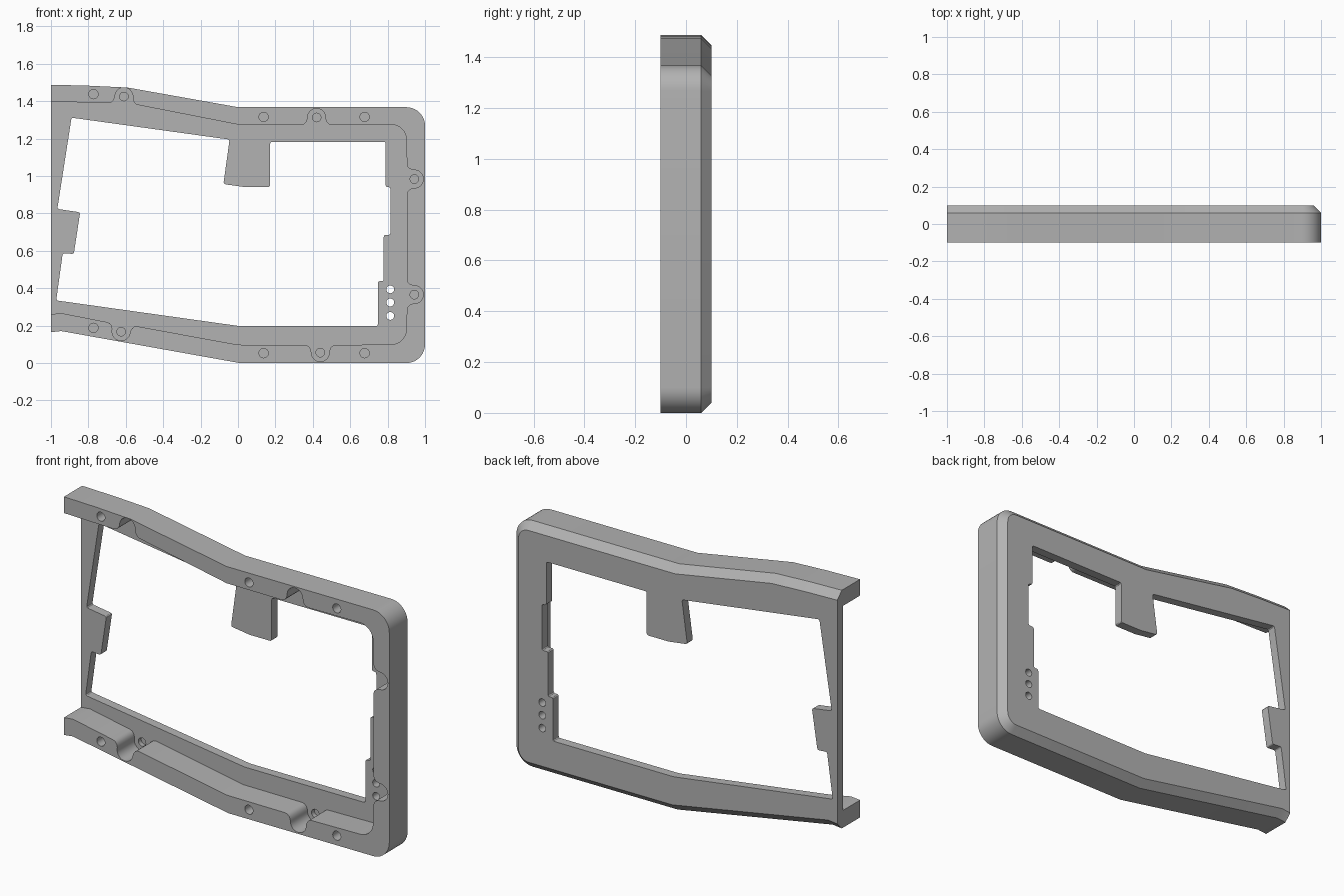
import bpy, bmesh
from math import sin, cos, pi, radians
from mathutils import Vector

if "Cube" in bpy.data.objects:
    bpy.data.objects.remove(bpy.data.objects["Cube"])

FRONT, FLOOR, BACK = -0.1, 0.05, 0.1   # rim front, pocket floor, back face
CHAMFER = 0.04

grey = bpy.data.materials.new("mid grey")
grey.use_nodes = True
colour = (0.45, 0.45, 0.45, 1)
grey.diffuse_color = colour
grey.node_tree.nodes["Principled BSDF"].inputs["Base Color"].default_value = colour


def arc(cx, cz, r, start, end, n=10):
    """Points on an arc in the x-z plane, angles in degrees."""
    angles = [radians(start + (end - start) * i / n) for i in range(n + 1)]
    return [(cx + r * cos(a), cz + r * sin(a)) for a in angles]


def loft(name, sections):
    """Closed solid through (y, outline) sections with equal point counts."""
    bm = bmesh.new()
    rings = [[bm.verts.new((x, y, z)) for x, z in pts] for y, pts in sections]
    for a, b in zip(rings, rings[1:]):
        for i in range(len(a)):
            j = (i + 1) % len(a)
            bm.faces.new((a[i], a[j], b[j], b[i]))
    bm.faces.new(rings[0])
    bm.faces.new(rings[-1])
    bmesh.ops.recalc_face_normals(bm, faces=bm.faces[:])
    mesh = bpy.data.meshes.new(name)
    bm.to_mesh(mesh)
    bm.free()
    mesh.materials.append(grey)
    obj = bpy.data.objects.new(name, mesh)
    bpy.context.collection.objects.link(obj)
    return obj


def prism(name, pts, y0, y1):
    return loft(name, [(y0, pts), (y1, pts)])


def inset(path, d):
    """Offset a clockwise open path inwards; its ends stay on the cut side."""
    out = []
    for i, p in enumerate(path):
        p = Vector(p)
        if i in (0, len(path) - 1):
            out.append((p.x, p.y - d if i == 0 else p.y + d))
            continue
        a = (p - Vector(path[i - 1])).normalized()
        b = (Vector(path[i + 1]) - p).normalized()
        na, nb = Vector((a.y, -a.x)), Vector((b.y, -b.x))
        m = (na + nb).normalized()
        q = p + m * (d / m.dot(na))
        out.append((q.x, q.y))
    return out


def notch(centre, outward):
    """Round-ended notch with flared mouth, clockwise, opening inwards."""
    half = [(-0.08, -0.04), (-0.066, -0.036), (-0.055, -0.025), (-0.049, -0.01)]
    local = half + arc(0, 0, 0.048, 180, 0, 14) + [(-t, u) for t, u in reversed(half)]
    a = radians(outward - 90)
    return [(centre[0] + t * cos(a) - u * sin(a),
             centre[1] + t * sin(a) + u * cos(a)) for t, u in local]


def soften(pts, r=0.012):
    """Small rounding of every corner of a closed outline."""
    out = []
    for i, p in enumerate(pts):
        p = Vector(p)
        a = p + (Vector(pts[i - 1]) - p).normalized() * r
        b = p + (Vector(pts[(i + 1) % len(pts)]) - p).normalized() * r
        for t in (0, 0.33, 0.67, 1):
            q = a * (1 - t) ** 2 + p * 2 * t * (1 - t) + b * t * t
            out.append((q.x, q.y))
    return out


# Outer body: kinked outline, rounded right corners, chamfered back edge
outline = ([(-1, 1.488), (-0.8, 1.483), (-0.59, 1.473), (0, 1.368)]
           + arc(0.9, 1.268, 0.1, 90, 0) + arc(0.9, 0.1, 0.1, 0, -90)
           + [(0.01, 0), (-0.945, 0.171), (-1, 0.165)])
frame = loft("bezel_frame", [(FRONT, outline), (BACK - CHAMFER, outline),
                             (BACK, inset(outline, CHAMFER))])

# Front pocket, open on the left, with a notch around each screw
notches = [((-0.61, 1.425), 86), ((0.42, 1.313), 90), ((0.943, 0.984), 0),
           ((0.943, 0.366), 0), ((0.44, 0.056), -90), ((-0.625, 0.168), -98)]
n = [notch(c, a) for c, a in notches]
pocket = ([(-1.2, 1.402)] + n[0] + [(0, 1.275)] + n[1]
          + arc(0.82, 1.195, 0.08, 90, 0) + n[2] + n[3]
          + arc(0.82, 0.18, 0.08, 0, -90) + n[4] + [(0, 0.098)] + n[5]
          + [(-0.945, 0.267), (-1.2, 0.24)])
cutters = [prism("pocket_cutter", pocket, FRONT - 0.1, FLOOR)]

# Window through the back plate, leaving the top and left tabs
window = [(-0.89, 1.312), (-0.045, 1.195), (-0.078, 0.957), (0.035, 0.941),
          (0.172, 0.941), (0.172, 1.183), (0.789, 1.183), (0.789, 0.941),
          (0.815, 0.941), (0.815, 0.685), (0.779, 0.685), (0.779, 0.438),
          (0.748, 0.438), (0.748, 0.198), (0.005, 0.198), (-0.972, 0.335),
          (-0.937, 0.588), (-0.878, 0.583), (-0.844, 0.806), (-0.966, 0.824)]
cutters.append(prism("window_cutter", soften(window), -0.3, 0.3))

# Blind screw holes in the rim and notches, and three through holes
rim_holes = [(x, z) for x in (0.137, 0.677) for z in (1.316, 0.053)]
rim_holes += [(-0.773, 1.438), (-0.773, 0.188)]
holes = [(c, 0.025, FRONT - 0.1, 0.02) for c in rim_holes]
holes += [(c, 0.023, FLOOR - 0.03, 0.075) for c, _ in notches]
holes += [((0.814, z), 0.021, -0.3, 0.3) for z in (0.394, 0.324, 0.252)]
for (x, z), r, y0, y1 in holes:
    cutters.append(prism("hole_cutter", arc(x, z, r, 0, 345, 23), y0, y1))

# Cut everything out and keep only the finished frame
for c in cutters:
    mod = frame.modifiers.new("cut", 'BOOLEAN')
    mod.operation, mod.solver, mod.object = 'DIFFERENCE', 'EXACT', c
    c.hide_render = True
bpy.context.view_layer.update()
evaluated = frame.evaluated_get(bpy.context.evaluated_depsgraph_get())
result = bpy.data.meshes.new_from_object(evaluated)
frame.modifiers.clear()
frame.data = result
for c in cutters:
    bpy.data.objects.remove(c)

# One material, smooth curves with sharp edges kept
result.materials.clear()
result.materials.append(grey)
for p in result.polygons:
    p.material_index = 0
result.shade_smooth()
result.set_sharp_from_angle(angle=radians(30))
